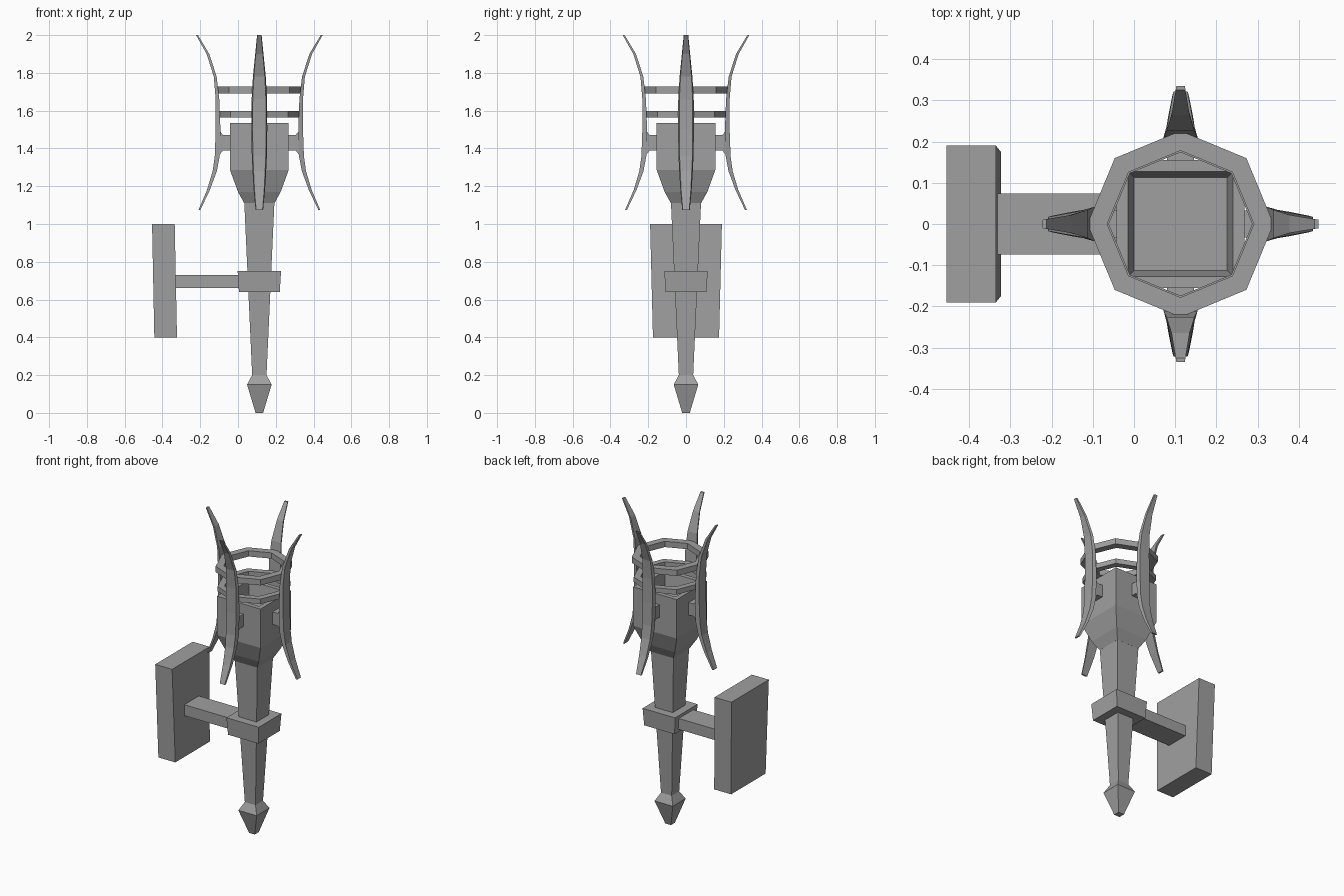
import bpy, bmesh
from math import pi, sin, cos
from mathutils import Matrix, Vector

cube = bpy.data.objects.get("Cube")
if cube:
    bpy.data.objects.remove(cube, do_unlink=True)

AXIS = 0.113  # x position of the torch axis

metal = bpy.data.materials.new("grey_metal")
metal.use_nodes = True
GREY = (0.35, 0.35, 0.35, 1)
metal.diffuse_color = GREY
metal.node_tree.nodes["Principled BSDF"].inputs["Base Color"].default_value = GREY


def finish(name, bm, location=(0, 0, 0)):
    bmesh.ops.recalc_face_normals(bm, faces=bm.faces)
    mesh = bpy.data.meshes.new(name)
    bm.to_mesh(mesh)
    bm.free()
    mesh.materials.append(metal)
    obj = bpy.data.objects.new(name, mesh)
    obj.location = location
    bpy.context.collection.objects.link(obj)
    return obj


def loft(bm, sections, closed=False):
    """Skin a list of equal-length point loops, capped unless closed."""
    loops = [[bm.verts.new(p) for p in s] for s in sections]
    pairs = list(zip(loops, loops[1:]))
    if closed:
        pairs.append((loops[-1], loops[0]))
    else:
        bm.faces.new(loops[0])
        bm.faces.new(loops[-1])
    for a, b in pairs:
        for i in range(len(a)):
            j = (i + 1) % len(a)
            bm.faces.new((a[i], a[j], b[j], b[i]))


def rect(x0, x1, hy, z):
    return [(x0, -hy, z), (x1, -hy, z), (x1, hy, z), (x0, hy, z)]


def square_stack(name, profile):
    """Square column from (half width, height) pairs."""
    bm = bmesh.new()
    loft(bm, [rect(-h, h, h, z) for h, z in profile])
    return finish(name, bm, (AXIS, 0, 0))


# Torch shaft with pointed foot, and the hollow cup on top
square_stack("shaft", [(0.02, 0), (0.065, 0.15), (0.038, 0.2), (0.08, 1.12)])
square_stack("cup", [(0.08, 1.11), (0.113, 1.17), (0.155, 1.285), (0.155, 1.535),
                     (0.127, 1.535), (0.113, 1.43)])
square_stack("collar", [(0.108, 0.64), (0.115, 0.75)])

# Wall bracket
bm = bmesh.new()
loft(bm, [rect(-0.335, 0.02, 0.074, z) for z in (0.66, 0.73)])
finish("bracket_arm", bm)
bm = bmesh.new()
loft(bm, [rect(-0.443, -0.323, 0.175, 0.4), rect(-0.455, -0.335, 0.19, 1.0)])
finish("wall_plate", bm)


# Eight-sided hoops
def hoop(name, outer, inner, z0, z1):
    bm = bmesh.new()
    sections = []
    for i in range(8):
        a = i * pi / 4
        sections.append([(r * cos(a), r * sin(a), z) for r, z in
                         ((inner, z0), (outer, z0), (outer, z1), (inner, z1))])
    loft(bm, sections, closed=True)
    finish(name, bm, (AXIS, 0, 0))


hoop("upper_hoop", 0.226, 0.178, 1.69, 1.727)
hoop("lower_hoop", 0.215, 0.174, 1.565, 1.597)

# Curved blades: height, inner radius, outer radius, half width
BLADE = [(1.075, 0.312, 0.322, 0.02), (1.18, 0.262, 0.277, 0.03),
         (1.28, 0.225, 0.247, 0.036), (1.36, 0.21, 0.236, 0.04),
         (1.5, 0.206, 0.231, 0.042), (1.66, 0.212, 0.231, 0.041),
         (1.78, 0.226, 0.241, 0.034), (1.9, 0.265, 0.279, 0.022),
         (2.0, 0.325, 0.335, 0.012)]
# Blade mounts: radius, half width, bottom, top
MOUNT = [(0.14, 0.033, 1.39, 1.47), (0.192, 0.033, 1.39, 1.47),
         (0.215, 0.033, 1.36, 1.5)]

for i, side in enumerate(("left", "back", "right", "front")):
    turn = Matrix.Rotation(i * pi / 2, 4, "Z")
    bm = bmesh.new()
    loft(bm, [[turn @ Vector(p) for p in
               ((ri, -w, z), (ro, -w * 0.85, z), (ro, w * 0.85, z), (ri, w, z))]
              for z, ri, ro, w in BLADE])
    finish(side + "_blade", bm, (AXIS, 0, 0))
    bm = bmesh.new()
    loft(bm, [[turn @ Vector(p) for p in
               ((r, -w, z0), (r, w, z0), (r, w, z1), (r, -w, z1))]
              for r, w, z0, z1 in MOUNT])
    finish(side + "_blade_mount", bm, (AXIS, 0, 0))
